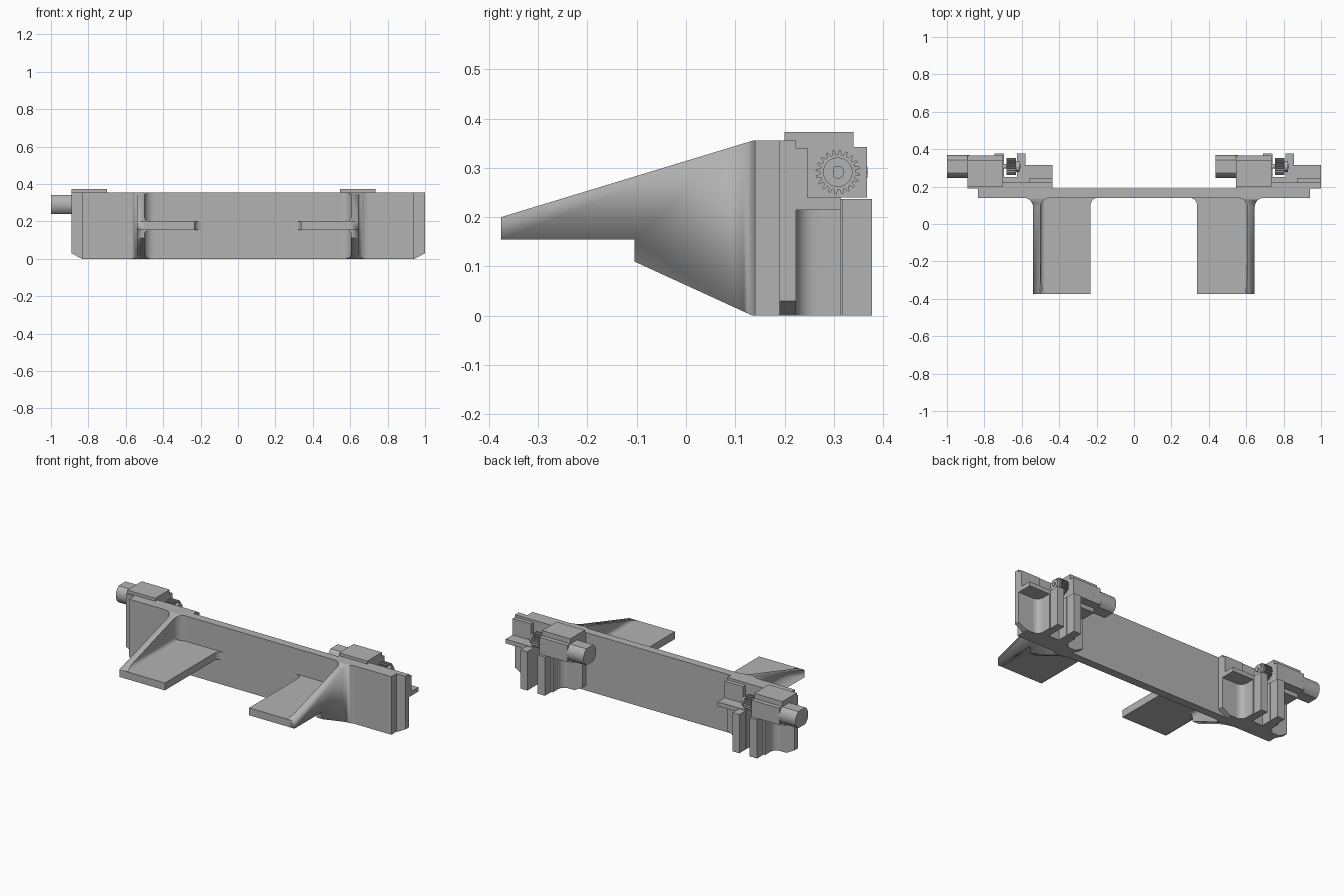
import bpy, bmesh, math

if "Cube" in bpy.data.objects:
    bpy.data.objects.remove(bpy.data.objects["Cube"])

steel = bpy.data.materials.new("light_grey_metal")
steel.diffuse_color = (0.45, 0.45, 0.45, 1)
steel.use_nodes = True
steel.node_tree.nodes["Principled BSDF"].inputs["Base Color"].default_value = steel.diffuse_color


def prism(name, pts, lo, hi, axis):
    """Extrude a closed 2D outline along an axis; outline is (y,z), (x,z) or (x,y)."""
    def place(p, h):
        return {"x": (h, p[0], p[1]), "y": (p[0], h, p[1]), "z": (p[0], p[1], h)}[axis]
    bm = bmesh.new()
    a = [bm.verts.new(place(p, lo)) for p in pts]
    b = [bm.verts.new(place(p, hi)) for p in pts]
    bm.faces.new(a)
    bm.faces.new(b[::-1])
    n = len(pts)
    for i in range(n):
        bm.faces.new((a[i], b[i], b[(i + 1) % n], a[(i + 1) % n]))
    bmesh.ops.recalc_face_normals(bm, faces=bm.faces[:])
    me = bpy.data.meshes.new(name)
    bm.to_mesh(me)
    bm.free()
    me.materials.append(steel)
    ob = bpy.data.objects.new(name, me)
    bpy.context.collection.objects.link(ob)
    bpy.ops.object.select_all(action="DESELECT")
    ob.select_set(True)
    bpy.context.view_layer.objects.active = ob
    bpy.ops.object.shade_smooth_by_angle(angle=math.radians(25))
    return ob


def box(name, x0, x1, y0, y1, z0, z1):
    return prism(name, [(x0, y0), (x1, y0), (x1, y1), (x0, y1)], z0, z1, "z")


def arc(cx, cy, r, a0, a1, n=8):
    return [(cx + r * math.cos(math.radians(a0 + (a1 - a0) * i / n)),
             cy + r * math.sin(math.radians(a0 + (a1 - a0) * i / n))) for i in range(n + 1)]


def trim(ob, cutter):
    m = ob.modifiers.new("trim", "BOOLEAN")
    m.operation = "INTERSECT"
    m.solver = "EXACT"
    m.object = cutter


# Main beam
box("main_beam", -0.835, 0.94, 0.14, 0.19, 0, 0.355)

# Side outline shared by both fork brackets
SIDE = [(0.15, 0.355), (0.135, 0.355), (-0.375, 0.2), (-0.375, 0.155),
        (-0.105, 0.155), (-0.105, 0.11), (0.135, 0), (0.15, 0)]


def fork(side, outer, s):
    """Bracket whose rib's outer face is at x=outer; shelf runs along s."""
    inner, tip, r, w = outer + s * 0.04, outer + s * 0.308, 0.05, 0.14
    cutter = prism(side + "_trim_helper", SIDE, outer - 0.4, outer + 0.4, "x")
    cutter.hide_render = True
    cutter.hide_viewport = True
    # Rib flaring into the beam on both sides
    left = [(outer + s * x, y) for x, y in arc(-r, w - r, r, 0, 90)]
    right = [(inner + s * x, y) for x, y in arc(r, w - r, r, 90, 180)]
    rib = prism(side + "_fork_rib", [(outer, -0.4)] + left +
                [(outer - s * r, 0.148), (inner + s * r, 0.148)] + right + [(inner, -0.4)],
                -0.02, 0.37, "z")
    trim(rib, cutter)
    # Horizontal shelf with flared root
    flare = [(tip + s * x, y) for x, y in arc(0.04, w - 0.04, 0.04, 180, 90)]
    prism(side + "_fork_shelf", [(outer + s * 0.002, -0.375), (tip, -0.375)] + flare +
          [(tip + s * 0.04, 0.148), (outer + s * 0.002, 0.148)], 0.155, 0.2, "z")
    # Rounded seams between rib and shelf
    for label, z, d in (("upper", 0.2, 1), ("lower", 0.155, -1)):
        q = 0.025
        seam = [(inner + s * x, z + d * y) for x, y in arc(q, q, q, 180, 270)]
        ob = prism(side + "_" + label + "_seam",
                   seam + [(inner + s * q, z - d * 0.005), (inner - s * 0.005, z - d * 0.005),
                           (inner - s * 0.005, z + d * q)],
                   -0.37 if d > 0 else -0.105, 0.145, "y")
        trim(ob, cutter)


fork("left", -0.54, 1)
fork("right", 0.645, -1)


def carriage(side, o):
    """Motorised slide unit; o is the x of its left edge."""
    def b(part, x0, x1, *rest):
        return box(side + "_" + part, o + x0, o + x1, *rest)

    def p(part, pts, x0, x1):
        return prism(side + "_" + part, pts, o + x0, o + x1, "x")

    # Back plate with clipped lower corners
    prism(side + "_back_plate", [(o + x, z) for x, z in (
        (0.055, 0), (0.40, 0), (0.455, 0.03), (0.455, 0.355), (0, 0.355), (0, 0.03))],
        0.19, 0.223, "y")
    # Slide housing, flared into the plate, with an open channel in the middle
    r, y0, y1 = 0.04, 0.22, 0.315
    lf = [(o + x, y) for x, y in arc(0.135 - r, 0.223 + r, r, 270, 360)]
    rt = [(o + x, y) for x, y in arc(0.315 + r, 0.223 + r, r, 180, 270)]
    prism(side + "_slide_housing", [(o + 0.135 - r, y0)] + lf +
          [(o + 0.135, y1), (o + 0.195, y1), (o + 0.195, 0.25), (o + 0.265, 0.25),
           (o + 0.265, y1), (o + 0.315, y1)] + rt + [(o + 0.315 + r, y0)], 0, 0.216, "z")
    # Horizontal ledge over the housing, open at the channel
    b("ledge_left", 0, 0.195, 0.22, 0.315, 0.214, 0.24)
    b("ledge_right", 0.265, 0.455, 0.22, 0.315, 0.214, 0.24)
    b("ledge_bridge", 0.19, 0.27, 0.22, 0.25, 0.214, 0.24)
    # Raised step beside the gear
    b("upper_step", 0.33, 0.455, 0.22, 0.247, 0.238, 0.34)
    # Vertical guide posts, necked where they meet the housing
    for i, (x0, x1) in enumerate(((0.145, 0.195), (0.265, 0.31))):
        b("guide_post_%d" % (i + 1), x0, x1, 0.318, 0.377, 0, 0.237)
        b("guide_neck_%d" % (i + 1), x0 + 0.005, x1 - 0.005, 0.31, 0.32, 0, 0.237)
    # Motor clamp and its cap
    b("gearbox", 0, 0.19, 0.21, 0.367, 0.24, 0.342)
    b("clamp_cap", 0, 0.19, 0.2, 0.34, 0.34, 0.373)
    # Round motor with flattened top and bottom
    cy, cz, k = 0.308, 0.291, 56
    p("motor", arc(cy, cz, 0.061, -k, k, 12) + arc(cy, cz, 0.061, 180 - k, 180 + k, 12),
      -0.11, 0.01)
    # Pinion gear, collar and shaft
    teeth = []
    for i in range(20):
        for rad, f in ((0.036, 0), (0.036, 0.35), (0.045, 0.52), (0.045, 0.83)):
            a = math.tau * (i + f) / 20
            teeth.append((cy + rad * math.cos(a), cz + rad * math.sin(a)))
    p("pinion_gear", teeth, 0.208, 0.26)
    p("gear_collar", arc(cy, cz, 0.03, 0, 345, 23), 0.255, 0.278)
    p("motor_shaft", arc(cy, cz, 0.013, -140, 140, 14), 0.18, 0.283)


carriage("left", -0.89)
carriage("right", 0.545)
